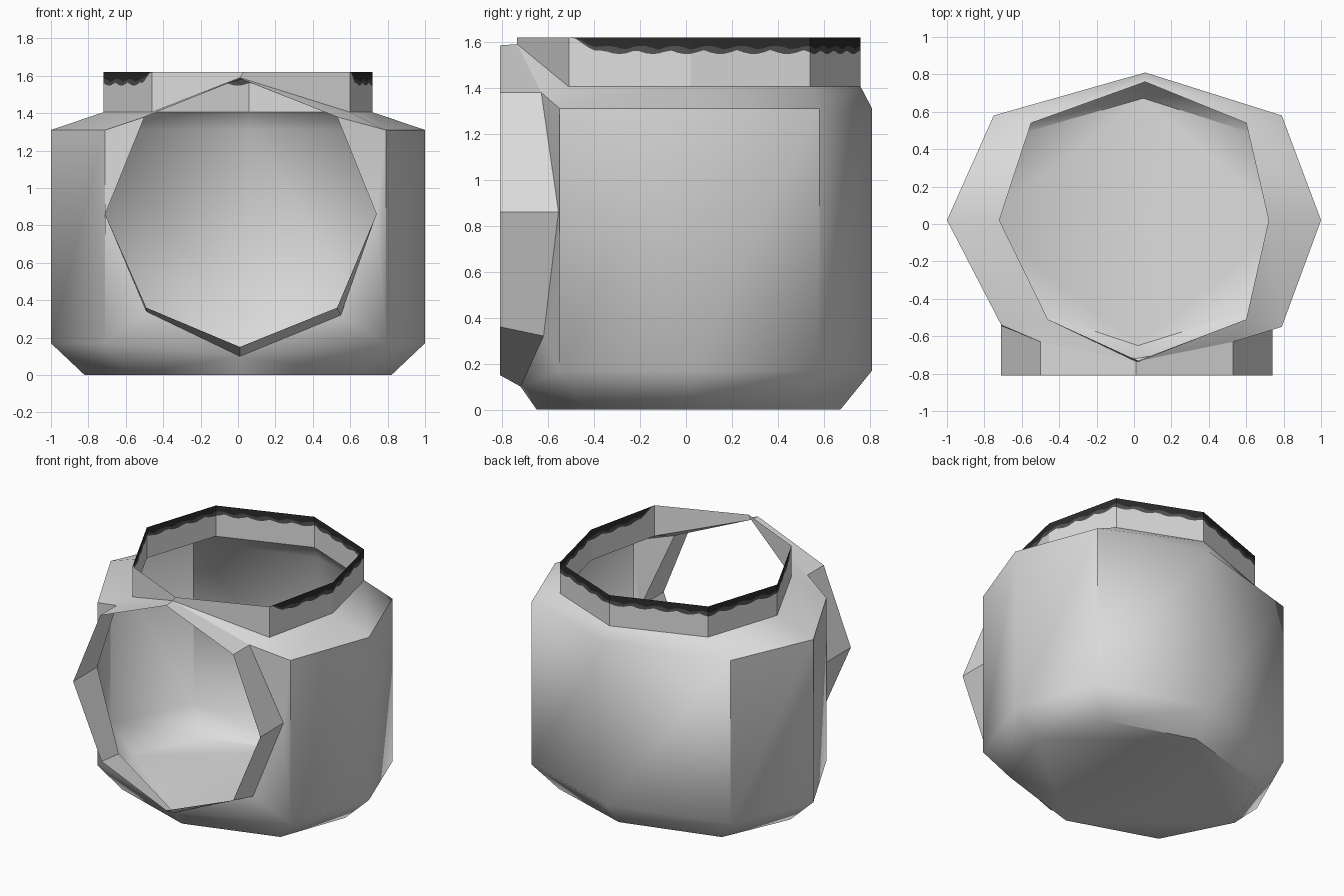
import bpy, bmesh, math
from mathutils import Vector

if "Cube" in bpy.data.objects:
    bpy.data.objects.remove(bpy.data.objects["Cube"])


def material(name, v):
    m = bpy.data.materials.new(name)
    m.diffuse_color = (v, v, v, 1)
    m.use_nodes = True
    m.node_tree.nodes["Principled BSDF"].inputs["Base Color"].default_value = m.diffuse_color
    return m


GREY = material("pale grey", 0.72)
DARK = material("rim black", 0.025)
FRINGE = material("fringe charcoal", 0.085)


def make(name, faces, mats, smooth=None, recalc=False):
    """Build a mesh from (points, material index) pairs, welding shared corners."""
    bm = bmesh.new()
    for pts, mi in faces:
        f = bm.faces.new([bm.verts.new(p) for p in pts])
        f.material_index = mi
    bmesh.ops.remove_doubles(bm, verts=bm.verts, dist=0.0005)
    if recalc:
        bmesh.ops.recalc_face_normals(bm, faces=bm.faces)
    me = bpy.data.meshes.new(name)
    bm.to_mesh(me)
    bm.free()
    for m in mats:
        me.materials.append(m)
    ob = bpy.data.objects.new(name, me)
    bpy.context.collection.objects.link(ob)
    if smooth:
        bpy.ops.object.select_all(action='DESELECT')
        ob.select_set(True)
        bpy.context.view_layer.objects.active = ob
        bpy.ops.object.shade_smooth_by_angle(angle=math.radians(smooth))
    return ob


# Plan outlines, counter-clockwise from the front right corner
body = [(.79, -.55), (1, .02), (.79, .58), (.06, .81),
        (-.75, .58), (-1, .02), (-.71, -.54)]
neck = [(.60, -.51), (.72, .02), (.60, .54), (.06, .76),
        (-.55, .54), (-.72, .02), (-.46, -.51)]
Z_LOW, Z_SHOULDER, Z_NECK, Z_TOP = .17, 1.31, 1.405, 1.62
low = [Vector((x, y, Z_LOW)) for x, y in body]
high = [Vector((x, y, Z_SHOULDER)) for x, y in body]
collar = [Vector((x, y, Z_NECK)) for x, y in neck]
base = [Vector((x * .82, y * .83, 0)) for x, y in body]
base_front = Vector((.02, -.65, 0))

# Front opening: ring on the body and ring at the front lip, clockwise from top
hole = [Vector(p) for p in (
    (.01, -.735, 1.59), (.53, -.63, 1.38), (.74, -.555, .86), (.55, -.62, .32),
    (.01, -.72, .10), (-.49, -.62, .34), (-.71, -.545, .86), (-.50, -.63, 1.38))]
lip = [Vector((x, -.81, z)) for x, z in (
    (.01, 1.585), (.53, 1.38), (.74, .86), (.53, .36),
    (.01, .15), (-.49, .36), (-.71, .86), (-.50, 1.38))]

# Body: walls, shoulder, bevelled base
faces = [(base + [base_front], 0)]
for i in range(6):
    j = i + 1
    faces += [((base[i], base[j], low[j], low[i]), 0),
              ((low[i], low[j], high[j], high[i]), 0),
              ((high[i], high[j], collar[j], collar[i]), 0)]
# Front wall around the opening, right side then left side
for k, (a, b, c) in ((0, (1, 2, 3)), (6, (7, 6, 5))):
    lo, hi, co = low[k], high[k], collar[k]
    for tri in ((hi, hole[a], hole[b]), (hi, hole[b], lo), (lo, hole[b], hole[c]),
                (lo, hole[c], hole[4]), (lo, hole[4], base[k]),
                (base[k], hole[4], base_front), (hi, co, hole[a]),
                (co, hole[0], hole[a])):
        faces.append((tri, 0))
make("body", faces, [GREY], smooth=50, recalc=True)

# Front collar
make("front_collar", [((lip[i], lip[(i + 1) % 8], hole[(i + 1) % 8], hole[i]), 0)
                      for i in range(8)], [GREY])

# Neck: dark band with scalloped fringe on all but the two front facets
pts = []
for i in range(6):
    n = math.ceil((collar[i + 1] - collar[i]).length / .03)
    pts += [collar[i].lerp(collar[i + 1], k / n) for k in range(n)]
pts.append(collar[6])
dist = [0]
for a, b in zip(pts, pts[1:]):
    dist.append(dist[-1] + (b - a).length)


def levels(s):
    ramp = min(s - .02, dist[-1] - s - .02) / .11
    ramp = max(0.02, min(1, ramp))
    dark = .055 - .018 * abs(math.sin(math.pi * (s / .15 + .35)))
    fringe = .055 + .018 * abs(math.sin(math.pi * s / .15))
    return (Z_NECK, Z_TOP - fringe * ramp, Z_TOP - dark * ramp, Z_TOP)


def at(p, z):
    return Vector((p.x, p.y, z))


faces = []
for k in range(len(pts) - 1):
    p, q = pts[k], pts[k + 1]
    zp, zq = levels(dist[k]), levels(dist[k + 1])
    for r, mi in enumerate((0, 2, 1)):
        faces.append(((at(p, zp[r]), at(q, zq[r]),
                       at(q, zq[r + 1]), at(p, zp[r + 1])), mi))
# Plain front facets above the opening
tip = Vector((.03, -.735, Z_TOP))
faces += [((hole[0], collar[0], at(collar[0], Z_TOP), tip), 0),
          ((collar[6], hole[0], tip, at(collar[6], Z_TOP)), 0)]
make("neck", faces, [GREY, DARK, FRINGE])
